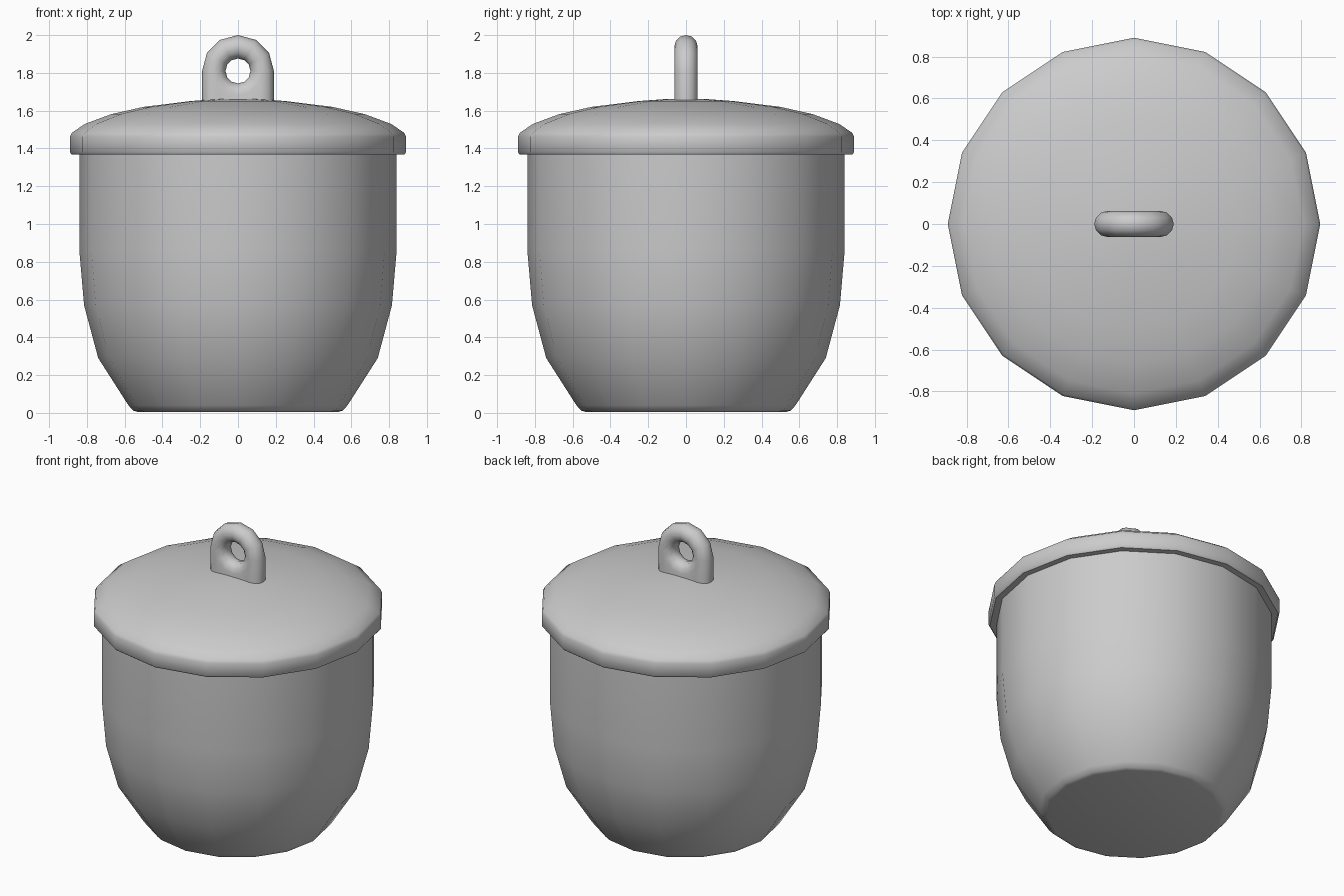
import bpy, bmesh
from math import sin, cos, pi, radians

if "Cube" in bpy.data.objects:
    bpy.data.objects.remove(bpy.data.objects["Cube"])

SIDES = 16


def finish(bm, name, angle):
    bmesh.ops.remove_doubles(bm, verts=bm.verts, dist=0.0005)
    bmesh.ops.dissolve_degenerate(bm, edges=bm.edges, dist=0.0005)
    bmesh.ops.recalc_face_normals(bm, faces=bm.faces)
    me = bpy.data.meshes.new(name)
    bm.to_mesh(me)
    bm.free()
    ob = bpy.data.objects.new(name, me)
    bpy.context.collection.objects.link(ob)
    bpy.ops.object.select_all(action='DESELECT')
    ob.select_set(True)
    bpy.context.view_layer.objects.active = ob
    bpy.ops.object.shade_smooth_by_angle(angle=radians(angle))
    return ob


def skin(bm, rings, closed):
    """Join equal-length closed rings of vertices with quads."""
    n = len(rings[0])
    for i in range(len(rings) if closed else len(rings) - 1):
        a, b = rings[i], rings[(i + 1) % len(rings)]
        for j in range(n):
            k = (j + 1) % n
            bm.faces.new((a[j], a[k], b[k], b[j]))


def lathe(name, profile, angle):
    bm = bmesh.new()
    rings = [[bm.verts.new((r * cos(2 * pi * i / SIDES), r * sin(2 * pi * i / SIDES), z))
              for i in range(SIDES)] for r, z in profile]
    skin(bm, rings, False)
    bm.faces.new(rings[0])
    bm.faces.new(rings[-1])
    return finish(bm, name, angle)


# pot body
lathe("pot_body", [(0.53, 0.005), (0.555, 0.012), (0.58, 0.04), (0.74, 0.29),
                   (0.815, 0.57), (0.84, 0.86), (0.84, 1.40)], 40)

# domed lid with overhanging rim
lathe("lid", [(0.80, 1.368), (0.88, 1.368), (0.89, 1.38), (0.89, 1.462), (0.88, 1.483),
              (0.81, 1.53), (0.67, 1.582), (0.50, 1.62), (0.25, 1.651), (0.10, 1.662),
              (0.01, 1.664)], 50)

# lid handle: upper half is a ring, lower half drops straight down to the lid
R, T, CZ, BASE, SEG = 0.128, 0.062, 1.81, 1.62, 12
inner = [pi / 2 + pi * k / 6 for k in range(7)]
outer = [-pi / 2 + pi * k / 6 for k in range(7)]
bm = bmesh.new()


def handle_ring(t, dropped):
    ring = []
    for us, drop in ((inner, False), (outer, dropped)):
        for u in us:
            d = R + T * cos(u)
            z = BASE if drop else CZ + d * sin(t)
            ring.append(bm.verts.new((d * cos(t), T * sin(u), z)))
    return ring


half = SEG // 2
rings = [handle_ring(pi * i / half, False) for i in range(half + 1)]
rings += [handle_ring(pi + pi * i / half, True) for i in range(half + 1)]
skin(bm, rings, True)
finish(bm, "lid_handle", 50)
